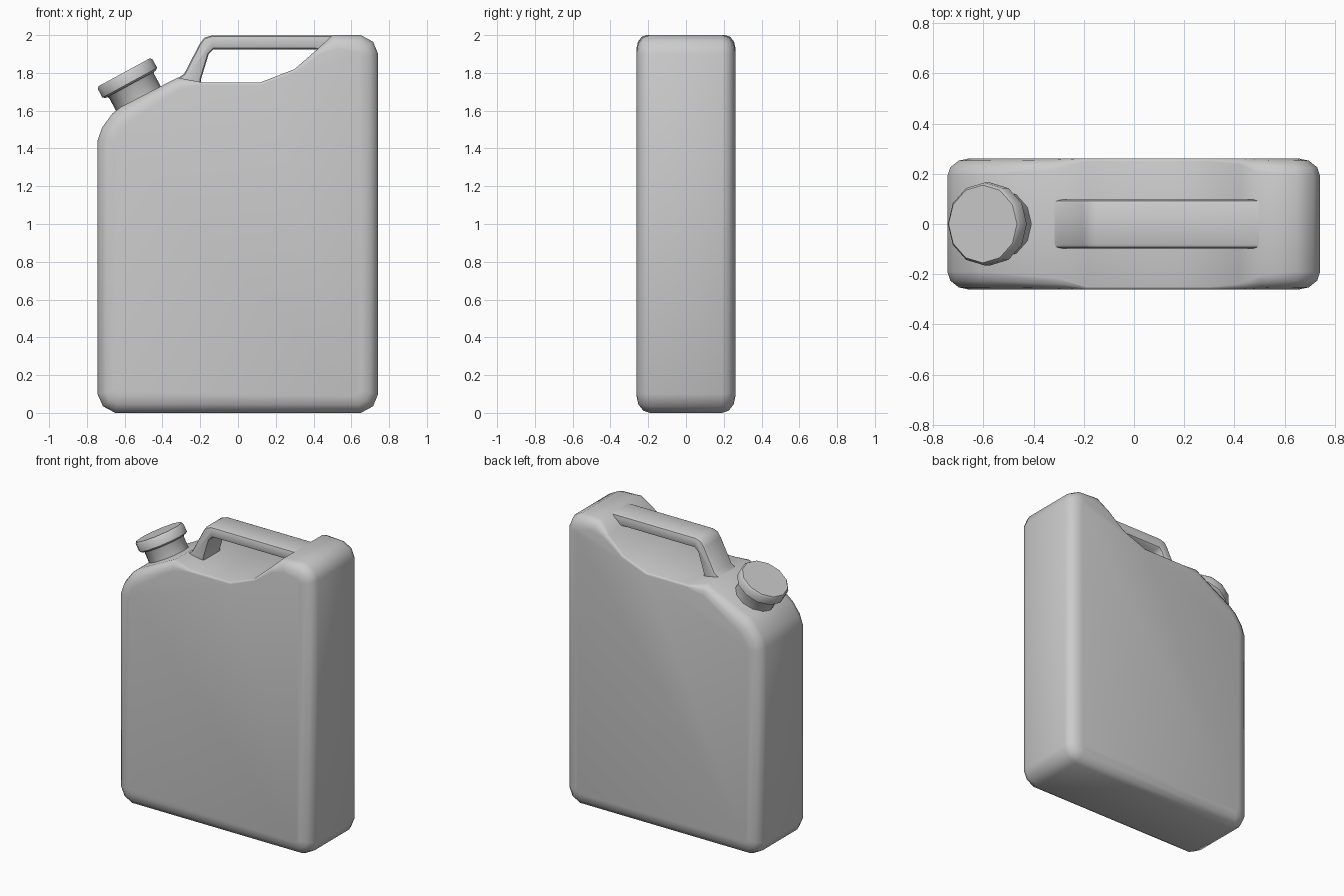
import bpy
import bmesh
from math import sin, cos, pi, radians
from mathutils import Vector, Matrix

cube = bpy.data.objects.get("Cube")
if cube:
    bpy.data.objects.remove(cube, do_unlink=True)

GREY = (0.6, 0.6, 0.6, 1)
plastic = bpy.data.materials.new("grey plastic")
plastic.use_nodes = True
plastic.diffuse_color = GREY
plastic.node_tree.nodes["Principled BSDF"].inputs["Base Color"].default_value = GREY


def finish(name, bm, angle=40):
    """Turn a bmesh into a smooth-shaded object."""
    bmesh.ops.recalc_face_normals(bm, faces=bm.faces)
    mesh = bpy.data.meshes.new(name)
    bm.to_mesh(mesh)
    bm.free()
    mesh.materials.append(plastic)
    obj = bpy.data.objects.new(name, mesh)
    bpy.context.collection.objects.link(obj)
    bpy.ops.object.select_all(action='DESELECT')
    obj.select_set(True)
    bpy.context.view_layer.objects.active = obj
    bpy.ops.object.shade_smooth_by_angle(angle=radians(angle))
    return obj


def bridge(bm, rings):
    """Skin closed rings of equal length and cap both ends."""
    for a, b in zip(rings, rings[1:]):
        for i in range(len(a)):
            j = (i + 1) % len(a)
            bm.faces.new((a[i], a[j], b[j], b[i]))
    bm.faces.new(rings[0])
    bm.faces.new(rings[-1])


def rounded_slab(name, profile, half, steps=3):
    """Extrude an anticlockwise (x, z, rounding) profile along y with rounded rims."""
    pts = [Vector(p[:2]) for p in profile]
    inward = []
    for i, p in enumerate(pts):
        d1 = (p - pts[i - 1]).normalized()
        d2 = (pts[(i + 1) % len(pts)] - p).normalized()
        n1, n2 = Vector((-d1.y, d1.x)), Vector((-d2.y, d2.x))
        inward.append((n1 + n2) / (1 + n1.dot(n2)))
    bm = bmesh.new()
    rings = []
    angles = [pi / 2 * k / steps for k in range(steps + 1)]
    for side, sweep in ((-1, angles[::-1]), (1, angles)):
        for a in sweep:
            ring = []
            for p, n, (_, _, r) in zip(pts, inward, profile):
                q = p + n * r * (1 - cos(a))
                ring.append(bm.verts.new((q.x, side * (half - 0.8 * r * (1 - sin(a))), q.y)))
            rings.append(ring)
    bridge(bm, rings)
    return finish(name, bm)


# Can body: wide rounding outside, tight rounding along the hand scoop
R, S = 0.09, 0.015
rounded_slab("can_body", [
    (-0.65, 0, R), (0.65, 0, R), (0.715, 0.035, R), (0.742, 0.1, R),
    (0.742, 1.9, R), (0.715, 1.965, R), (0.65, 2, R), (0.5, 2, 0.07),
    (0.42, 1.925, 0.03), (0.3, 1.82, S), (0.12, 1.75, S), (-0.19, 1.75, S),
    (-0.32, 1.775, 0.06), (-0.62, 1.62, R), (-0.665, 1.585, R), (-0.72, 1.51, R),
    (-0.744, 1.44, R), (-0.744, 0.1, R), (-0.715, 0.035, R),
], 0.262)

# Carry handle: sloping post and top bar running into the shoulder
H = 0.02
rounded_slab("carry_handle", [
    (-0.33, 1.72, H), (-0.2, 1.72, H), (-0.195, 1.77, H), (-0.155, 1.9, H),
    (-0.13, 1.925, H), (0.41, 1.925, H), (0.56, 1.9, H), (0.56, 1.998, H),
    (-0.14, 1.998, H), (-0.18, 1.985, H), (-0.205, 1.95, H), (-0.285, 1.795, H),
    (-0.33, 1.765, H),
], 0.097, steps=2)


def turned(name, profile, sides=12):
    """Lathe a (radius, height) profile on the tilted spout axis."""
    bm = bmesh.new()
    bridge(bm, [[bm.verts.new((r * cos(2 * pi * i / sides), r * sin(2 * pi * i / sides), h))
                 for i in range(sides)] for r, h in profile])
    bm.transform(Matrix.Translation((-0.525, 0, 1.66)) @ Matrix.Rotation(radians(-28.5), 4, 'Y'))
    return finish(name, bm)


# Spout neck and screw cap
turned("spout_neck", [(0.135, -0.04), (0.135, 0.08), (0.15, 0.105)])
turned("screw_cap", [(0.15, 0.09), (0.165, 0.1), (0.165, 0.15), (0.155, 0.163)])
